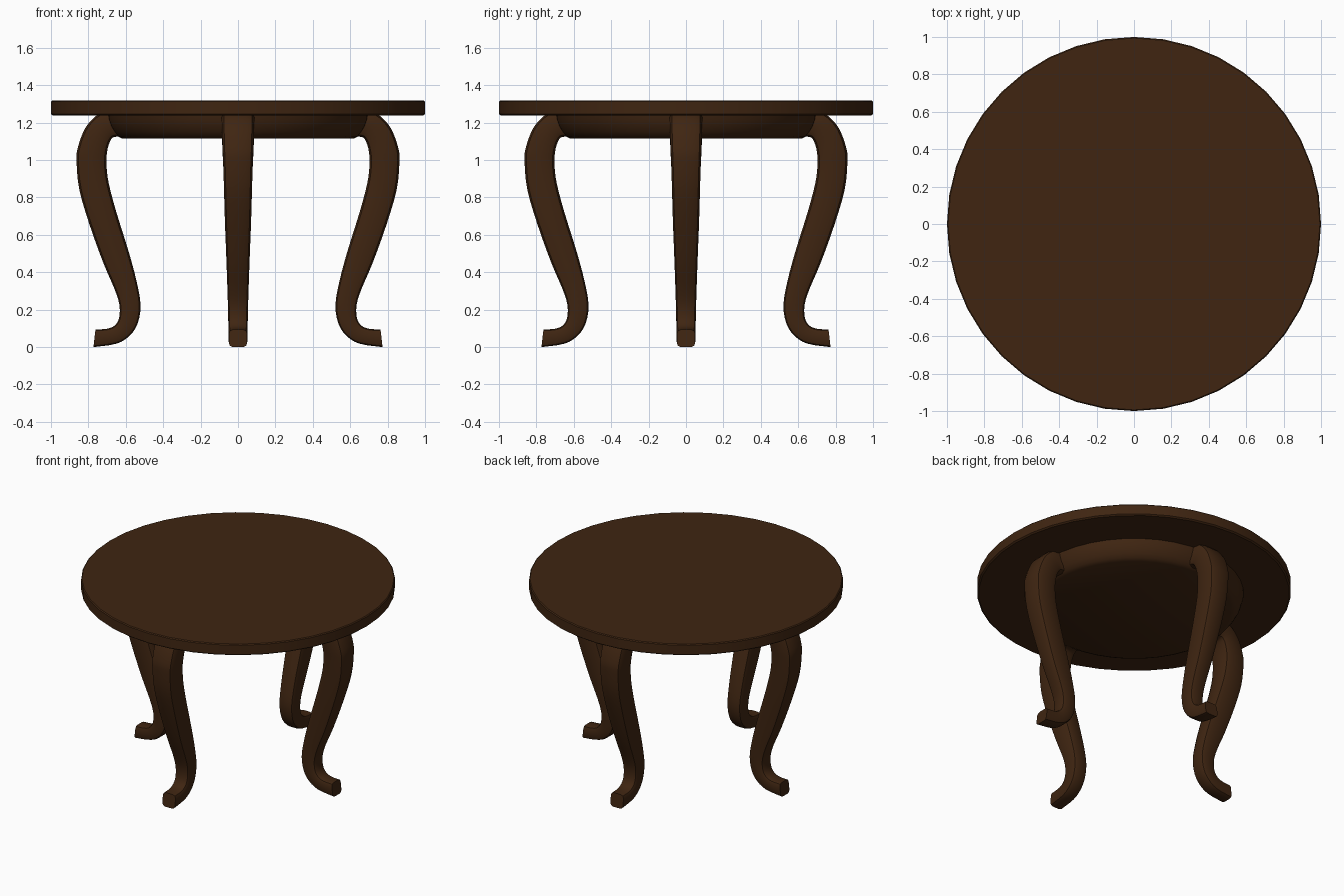
import bpy, bmesh, math
from mathutils import Vector

cube = bpy.data.objects.get("Cube")
if cube:
    bpy.data.objects.remove(cube)

wood = bpy.data.materials.new("dark_brown_wood")
wood.use_nodes = True
brown = (0.05, 0.0185, 0.0057, 1)
wood.diffuse_color = brown
wood.node_tree.nodes["Principled BSDF"].inputs["Base Color"].default_value = brown

SIDES = 40


def finish(name, bm, angle):
    bmesh.ops.recalc_face_normals(bm, faces=bm.faces)
    mesh = bpy.data.meshes.new(name)
    bm.to_mesh(mesh)
    bm.free()
    mesh.materials.append(wood)
    obj = bpy.data.objects.new(name, mesh)
    bpy.context.collection.objects.link(obj)
    bpy.ops.object.select_all(action='DESELECT')
    obj.select_set(True)
    bpy.context.view_layer.objects.active = obj
    bpy.ops.object.shade_smooth_by_angle(angle=math.radians(angle))
    return obj


def loft(name, rings, angle):
    """Skin a list of closed point rings and cap both ends."""
    bm = bmesh.new()
    rows = [[bm.verts.new(p) for p in ring] for ring in rings]
    n = len(rows[0])
    for a, b in zip(rows, rows[1:]):
        for i in range(n):
            j = (i + 1) % n
            bm.faces.new((a[i], a[j], b[j], b[i]))
    bm.faces.new(rows[0])
    bm.faces.new(rows[-1])
    return finish(name, bm, angle)


def lathe(name, profile, angle):
    turns = [math.tau * i / SIDES for i in range(SIDES)]
    return loft(name, [[(r * math.cos(t), r * math.sin(t), z) for t in turns]
                       for r, z in profile], angle)


# Round top with slightly eased edges, and the curved apron beneath it
lathe("table_top", [(0.99, 1.238), (1, 1.246), (1, 1.312), (0.994, 1.318)], 30)
lathe("apron", [(0.70, 1.245), (0.695, 1.215), (0.683, 1.18),
                (0.665, 1.15), (0.645, 1.127), (0.62, 1.115)], 40)

# Leg stations: outer radius, outer z, inner radius, inner z, half width
STATIONS = [
    (0.64, 1.26, 0.60, 1.13, 0.088),
    (0.70, 1.26, 0.635, 1.125, 0.088),
    (0.76, 1.235, 0.67, 1.12, 0.087),
    (0.82, 1.165, 0.692, 1.08, 0.085),
    (0.858, 1.06, 0.703, 1.02, 0.082),
    (0.863, 0.985, 0.703, 0.965, 0.079),
    (0.848, 0.84, 0.69, 0.87, 0.075),
    (0.794, 0.655, 0.65, 0.72, 0.07),
    (0.72, 0.45, 0.586, 0.515, 0.062),
    (0.66, 0.31, 0.543, 0.355, 0.057),
    (0.634, 0.225, 0.521, 0.225, 0.054),
    (0.636, 0.155, 0.537, 0.125, 0.052),
    (0.66, 0.115, 0.58, 0.06, 0.051),
    (0.70, 0.098, 0.65, 0.018, 0.05),
    (0.762, 0.094, 0.773, 0, 0.049),
]


def smooth_stations(rows, steps=3):
    """Catmull-Rom interpolation between stations."""
    pts = [rows[0]] + rows + [rows[-1]]
    out = []
    for p, a, b, q in zip(pts, pts[1:], pts[2:], pts[3:]):
        for s in range(steps):
            t = s / steps
            out.append([u + t / 2 * (w - k + t * (2 * k - 5 * u + 4 * w - v
                        + t * (3 * (u - w) + v - k)))
                        for k, u, w, v in zip(p, a, b, q)])
    return out + [rows[-1]]


def section(station):
    """Rounded square section spanning from the outer to the inner edge."""
    ro, zo, ri, zi, half = station
    outer, inner = Vector((ro, 0, zo)), Vector((ri, 0, zi))
    mid, arm = (outer + inner) / 2, (outer - inner) / 2
    side = Vector((0, half, 0))
    ring = []
    for sx, sy in ((1, 1), (-1, 1), (-1, -1), (1, -1)):
        corner = [(1, 0.55), (0.87, 0.87), (0.55, 1)]
        if sx * sy < 0:
            corner.reverse()
        ring += [mid + arm * sx * u + side * sy * v for u, v in corner]
    return ring


# Four curved legs, one on each axis
rings = [section(s) for s in smooth_stations(STATIONS)]
for i, name in enumerate(("left_leg", "back_leg", "right_leg", "front_leg")):
    leg = loft(name, rings, 40)
    leg.rotation_euler.z = i * math.pi / 2
